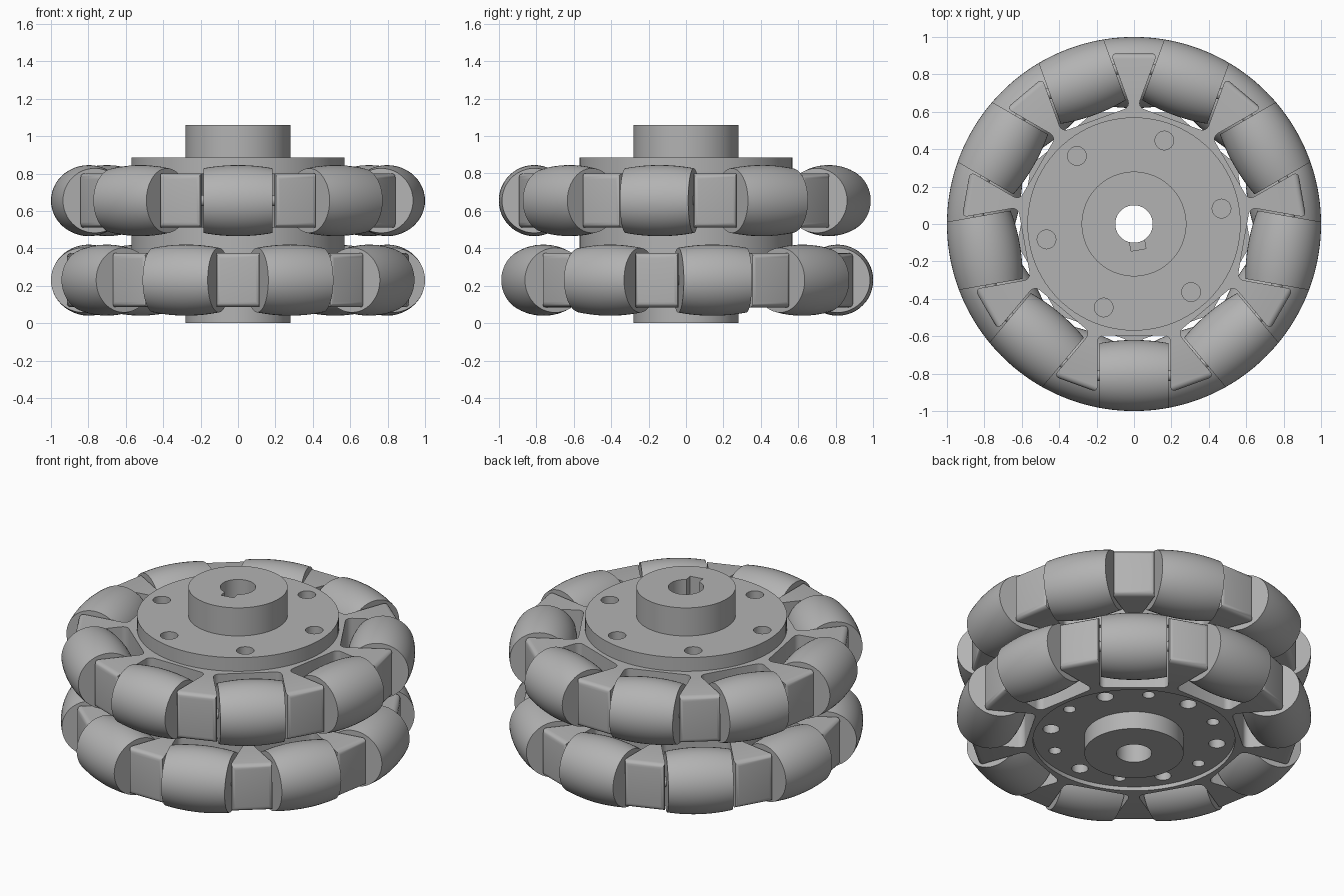
import bpy, bmesh, math
from mathutils import Matrix, Vector

old = bpy.data.objects.get("Cube")
if old:
    bpy.data.objects.remove(old, do_unlink=True)

COUNT = 9                      # rollers per row
STEP = math.tau / COUNT
FRONT = -math.pi / 2
LOWER_Z, UPPER_Z = 0.23, 0.655
DISC_R = 0.57
ROLLER_AXIS = 0.81             # distance of the roller axles from the hub axis
parts = []

grey = bpy.data.materials.new("plain grey")
grey.use_nodes = True
grey.diffuse_color = (0.45, 0.45, 0.45, 1)
grey.node_tree.nodes["Principled BSDF"].inputs["Base Color"].default_value = grey.diffuse_color


def to_mesh(bm, name):
    bmesh.ops.recalc_face_normals(bm, faces=bm.faces)
    mesh = bpy.data.meshes.new(name)
    bm.to_mesh(mesh)
    bm.free()
    mesh.materials.append(grey)
    return mesh


def add(name, mesh, matrix=Matrix()):
    obj = bpy.data.objects.new(name, mesh)
    obj.matrix_world = matrix
    bpy.context.collection.objects.link(obj)
    parts.append(obj)
    return obj


def lathe(name, profile, steps, closed=False):
    """Spin (radius, z) points about z."""
    bm = bmesh.new()
    verts = [bm.verts.new((r, 0, z)) for r, z in profile]
    pairs = list(zip(verts, verts[1:]))
    if closed:
        pairs.append((verts[-1], verts[0]))
    edges = [bm.edges.new(p) for p in pairs]
    bmesh.ops.spin(bm, geom=verts + edges, axis=(0, 0, 1), cent=(0, 0, 0),
                   angle=math.tau, steps=steps)
    bmesh.ops.remove_doubles(bm, verts=bm.verts, dist=1e-5)
    return to_mesh(bm, name)


def drill(bm, radius, x, y, z0, z1, segments=32):
    bmesh.ops.create_cone(bm, cap_ends=True, segments=segments, radius1=radius, radius2=radius,
                          depth=z1 - z0, matrix=Matrix.Translation((x, y, (z0 + z1) / 2)))


def cut(obj, cutter_bm):
    """Subtract the cutter from the object and bake the result."""
    cutter = bpy.data.objects.new("cutter", to_mesh(cutter_bm, "cutter"))
    cutter.hide_render = True
    bpy.context.collection.objects.link(cutter)
    mod = obj.modifiers.new("cut", "BOOLEAN")
    mod.operation, mod.solver, mod.object = "DIFFERENCE", "EXACT", cutter
    bpy.context.view_layer.update()
    baked = bpy.data.meshes.new_from_object(
        obj.evaluated_get(bpy.context.evaluated_depsgraph_get()))
    obj.modifiers.clear()
    obj.data = baked
    bpy.data.objects.remove(cutter, do_unlink=True)


# Hub core: bore, boss at both ends and the wide disc
core = add("hub_core", lathe("hub_core", [
    (0.1, 0), (0.28, 0), (0.28, 0.11), (DISC_R, 0.11), (DISC_R, 0.885),
    (0.28, 0.885), (0.28, 1.06), (0.1, 1.06)], 96, closed=True))

# Bolt holes above and below, and the keyway in the bore
cutters = bmesh.new()
for start, radius, z0, z1 in ((10, 0.05, 0.75, 0.95), (30, 0.047, 0.05, 0.22), (60, 0.035, 0.05, 0.22)):
    for k in range(6):
        a = math.radians(start + 60 * k)
        drill(cutters, radius, 0.475 * math.cos(a), 0.475 * math.sin(a), z0, z1)
key = (Matrix.Rotation(math.radians(-80), 4, "Z") @ Matrix.Translation((0.1, 0, 0.85))
       @ Matrix.Diagonal((0.08, 0.08, 0.6, 1)))
bmesh.ops.create_cube(cutters, size=1, matrix=key)
cut(core, cutters)


def spoke_ring(name):
    """Ring with one pocket per roller and flared, rounded spokes between."""
    half, wide, inner, outer = 0.145, 0.195, 0.595, 0.9
    bm = bmesh.new()
    loop = []
    for k in range(COUNT):
        turn = Matrix.Rotation(k * STEP, 4, "Z")
        for r, t in ((outer, -wide), (inner, -wide), (inner, wide), (outer, wide)):
            loop.append(bm.verts.new(turn @ Vector((r, t, -half))))
    base = bm.faces.new(loop)
    lifted = bmesh.ops.extrude_face_region(bm, geom=[base])["geom"]
    bmesh.ops.translate(bm, vec=(0, 0, 2 * half),
                        verts=[v for v in lifted if isinstance(v, bmesh.types.BMVert)])
    bmesh.ops.recalc_face_normals(bm, faces=bm.faces)

    def radii(e):
        return [v.co.xy.length for v in e.verts]
    corners = [e for e in bm.edges if max(radii(e)) < 0.7
               and abs(e.verts[0].co.z - e.verts[1].co.z) > half]
    bmesh.ops.bevel(bm, geom=corners, offset=0.035, segments=4, profile=0.5, affect="EDGES")
    tips = [e for e in bm.edges if min(radii(e)) > 0.85]
    bmesh.ops.bevel(bm, geom=tips, offset=0.03, segments=4, profile=0.5, affect="EDGES")
    ring = add(name, to_mesh(bm, name))
    hole = bmesh.new()
    drill(hole, DISC_R, 0, 0, -0.3, 0.3, 96)
    cut(ring, hole)
    return ring


# Barrel roller whose outside follows the wheel's rim, and its axle pin
LENGTH = 0.185
barrel = [(0, -LENGTH)]
for i in range(13):
    t = LENGTH * (i / 6 - 1)
    barrel.append((math.sqrt(1 - t * t) - ROLLER_AXIS, t))
barrel.append((0, LENGTH))
roller_mesh = lathe("roller", barrel, 48)
pin_mesh = lathe("axle_pin", [(0, -0.21), (0.03, -0.21), (0.03, 0.21), (0, 0.21)], 16)

# Two rows, the lower one turned by half a step
for row, z, start in (("upper", UPPER_Z, FRONT), ("lower", LOWER_Z, FRONT + STEP / 2)):
    ring = spoke_ring(row + "_spoke_ring")
    ring.matrix_world = Matrix.Translation((0, 0, z)) @ Matrix.Rotation(start, 4, "Z")
    for k in range(COUNT):
        place = (Matrix.Translation((0, 0, z)) @ Matrix.Rotation(start + k * STEP, 4, "Z")
                 @ Matrix.Translation((ROLLER_AXIS, 0, 0)) @ Matrix.Rotation(math.pi / 2, 4, "X"))
        add(f"{row}_roller_{k + 1}", roller_mesh, place)
        add(f"{row}_axle_pin_{k + 1}", pin_mesh, place)

# Smooth the curved faces, keep the edges sharp
bpy.ops.object.select_all(action="DESELECT")
for obj in parts:
    obj.select_set(True)
bpy.context.view_layer.objects.active = core
bpy.ops.object.shade_smooth_by_angle(angle=math.radians(30))
